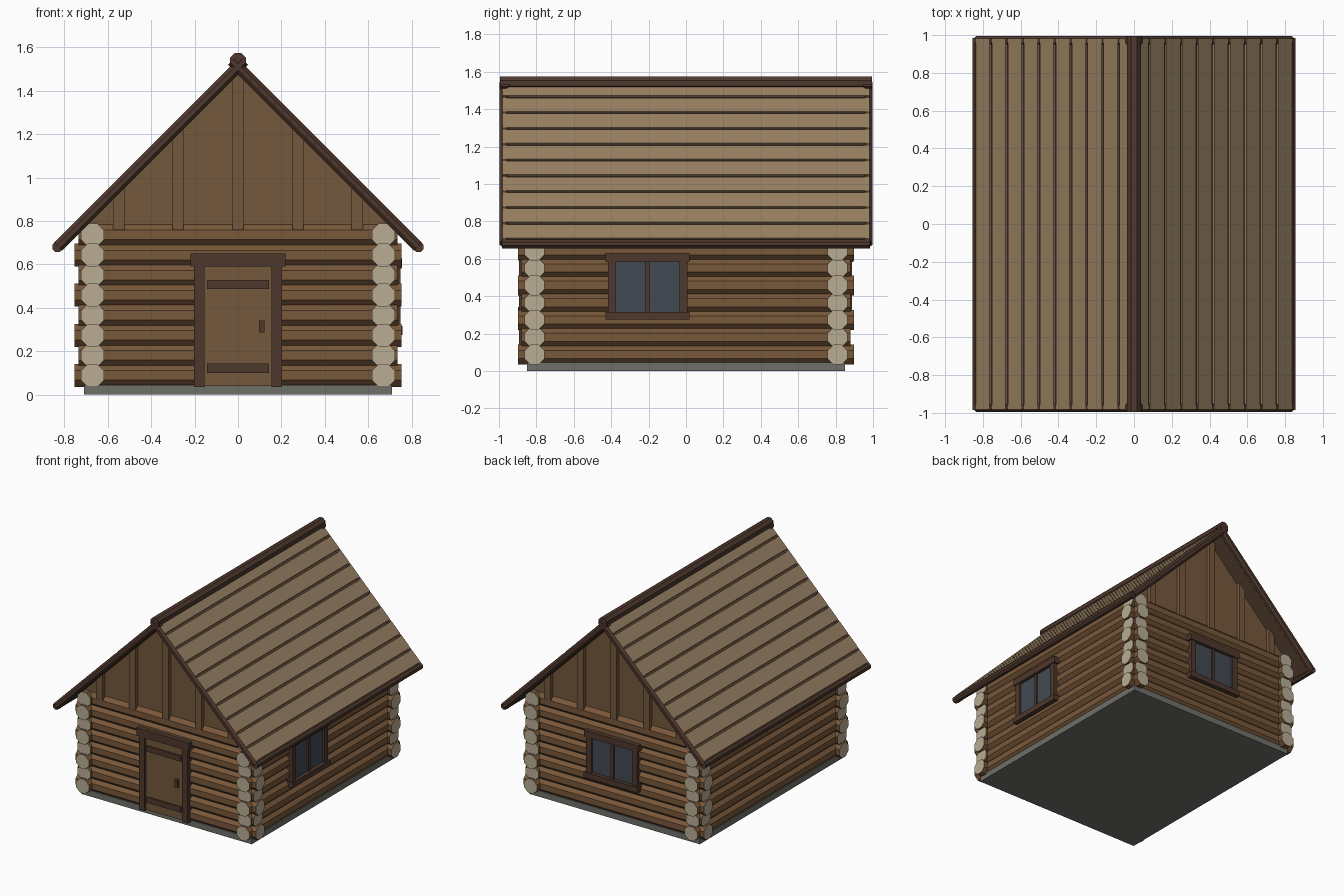
import bpy, bmesh, math
from mathutils import Vector

if "Cube" in bpy.data.objects:
    bpy.data.objects.remove(bpy.data.objects["Cube"])


def material(name, rgb):
    m = bpy.data.materials.new(name)
    lin = [((c / 255 + 0.055) / 1.055) ** 2.4 for c in rgb]
    m.diffuse_color = (*lin, 1)
    m.use_nodes = True
    m.node_tree.nodes["Principled BSDF"].inputs["Base Color"].default_value = m.diffuse_color
    return m


LOG = material("log brown", (120, 88, 58))
END = material("cut log end", (184, 172, 148))
BOARD = material("board brown", (117, 88, 60))
TRIM = material("dark trim", (78, 56, 45))
PLANK = material("roof plank", (152, 128, 98))
DECK = material("roof deck", (84, 64, 48))
GLASS = material("window glass", (66, 74, 84))
STONE = material("foundation stone", (112, 112, 106))


def finish(name, bm, mats):
    bmesh.ops.recalc_face_normals(bm, faces=bm.faces)
    me = bpy.data.meshes.new(name)
    bm.to_mesh(me)
    bm.free()
    for m in mats:
        me.materials.append(m)
    ob = bpy.data.objects.new(name, me)
    bpy.context.collection.objects.link(ob)
    return ob


def box(name, x0, x1, y0, y1, z0, z1, mat):
    return prism(name, [(x0, z0), (x1, z0), (x1, z1), (x0, z1)], y0, y1, mat)


def prism(name, profile, y0, y1, mat):
    """Extrude an x-z profile along y."""
    bm = bmesh.new()
    rings = [[bm.verts.new((x, y, z)) for x, z in profile] for y in (y0, y1)]
    for r in rings:
        bm.faces.new(r)
    n = len(profile)
    for i in range(n):
        j = (i + 1) % n
        bm.faces.new((rings[0][i], rings[0][j], rings[1][j], rings[1][i]))
    return finish(name, bm, [mat])


def beam(name, p0, p1, apothem, mat, cap=None):
    """Eight-sided log between two points, optional cap colour."""
    p0, p1 = Vector(p0), Vector(p1)
    d = (p1 - p0).normalized()
    side = d.cross(Vector((0, 0, 1))).normalized()
    up = side.cross(d)
    r = apothem / math.cos(math.pi / 8)
    angs = [math.pi / 8 + i * math.pi / 4 for i in range(8)]
    bm = bmesh.new()
    rings = [[bm.verts.new(p + r * (math.cos(a) * side + math.sin(a) * up))
              for a in angs] for p in (p0, p1)]
    for ring in rings:
        bm.faces.new(ring).material_index = 1 if cap else 0
    for i in range(8):
        j = (i + 1) % 8
        bm.faces.new((rings[0][i], rings[0][j], rings[1][j], rings[1][i]))
    return finish(name, bm, [mat, cap] if cap else [mat])


# Foundation
box("foundation", -0.71, 0.71, -0.85, 0.85, 0, 0.045, STONE)

# Log walls, alternate courses slightly shorter
WX, WY, R = 0.67, 0.81, 0.053
for i in range(8):
    z = 0.088 + i * 0.0925
    cut = 0.018 * (i % 2)
    for s, fb, lr in ((-1, "front", "left"), (1, "back", "right")):
        lx, ly = 0.753 - cut, 0.898 - cut
        beam(f"{fb}_wall_log", (-lx, s * WY, z), (lx, s * WY, z), R, LOG, END)
        beam(f"{lr}_wall_log", (s * WX, -ly, z), (s * WX, ly, z), R, LOG, END)

# Gables with cover battens
for s in (-1, 1):
    prism("gable_panel", [(-0.74, 0.75), (0.74, 0.75), (0, 1.49)],
          s * 0.795, s * 0.836, BOARD)
    for x in (-0.55, -0.277, 0, 0.277, 0.55):
        top = [(x + 0.026, 1.485 - abs(x + 0.026)), (x - 0.026, 1.485 - abs(x - 0.026))]
        if x == 0:
            top.insert(1, (0, 1.485))
        prism("gable_batten", [(x - 0.026, 0.76), (x + 0.026, 0.76)] + top,
              s * 0.83, s * 0.866, BOARD)

# Roof, in slope coordinates: d down the slope, h above the barge line
Q = math.sqrt(0.5)


def slope(s, d, h):
    return (s * (d + h) * Q, 1.51 + (h - d) * Q)


def slab(name, s, d0, d1, h0, h1, y, mat):
    pts = [slope(s, d, h) for d, h in ((d0, h0), (d1, h0), (d1, h1), (d0, h1))]
    prism(name, pts, -y, y, mat)


for s in (-1, 1):
    slab("roof_deck", s, 0, 1.16, -0.02, 0.014, 0.975, DECK)
    for k in range(10):
        d0 = max(0, (k * 0.0845 + 0.0035) / Q - 0.027)
        d1 = ((k + 1) * 0.0845 - 0.0085) / Q - 0.027
        slab("roof_plank", s, d0, d1, 0.008, 0.027, 0.982, PLANK)
    for e in (-1, 1):
        (xa, za), (xb, zb) = slope(s, -0.04, 0), slope(s, 1.172, 0)
        beam("barge_beam", (xa, e * 0.97, za), (xb, e * 0.97, zb), 0.026, TRIM)
    beam("eave_beam", (s * 0.832, -0.985, 0.68), (s * 0.832, 0.985, 0.68), 0.024, TRIM)
beam("ridge_pole", (0, -0.995, 1.538), (0, 0.995, 1.538), 0.036, TRIM)

# Door
box("door_panel", -0.16, 0.16, -0.876, -0.80, 0.04, 0.60, BOARD)
for s in (-1, 1):
    box("door_post", s * 0.155, s * 0.202, -0.892, -0.80, 0.035, 0.60, TRIM)
box("door_lintel", -0.22, 0.22, -0.898, -0.80, 0.59, 0.65, TRIM)
for z in (0.10, 0.486):
    box("door_brace", -0.142, 0.142, -0.886, -0.87, z, z + 0.042, TRIM)
box("door_handle", 0.096, 0.122, -0.897, -0.87, 0.285, 0.342, TRIM)


# Windows, built facing -y then turned onto their wall
def window(name, loc, angle):
    parts = [
        box(name + "_glass", -0.175, 0.175, -0.008, 0.05, 0.30, 0.59, GLASS),
        box(name + "_mullion", -0.013, 0.013, -0.018, 0.05, 0.30, 0.59, TRIM),
        box(name + "_lintel", -0.225, 0.225, -0.032, 0.05, 0.582, 0.63, TRIM),
        box(name + "_sill", -0.225, 0.225, -0.036, 0.05, 0.275, 0.316, TRIM),
    ]
    for s in (-1, 1):
        parts.append(box(name + "_post", s * 0.169, s * 0.212, -0.025, 0.05,
                         0.30, 0.59, TRIM))
    for p in parts:
        p.location = loc
        p.rotation_euler.z = angle


window("right_window", (0.723, -0.205, 0), math.pi / 2)
window("back_window", (0, 0.863, 0), math.pi)
